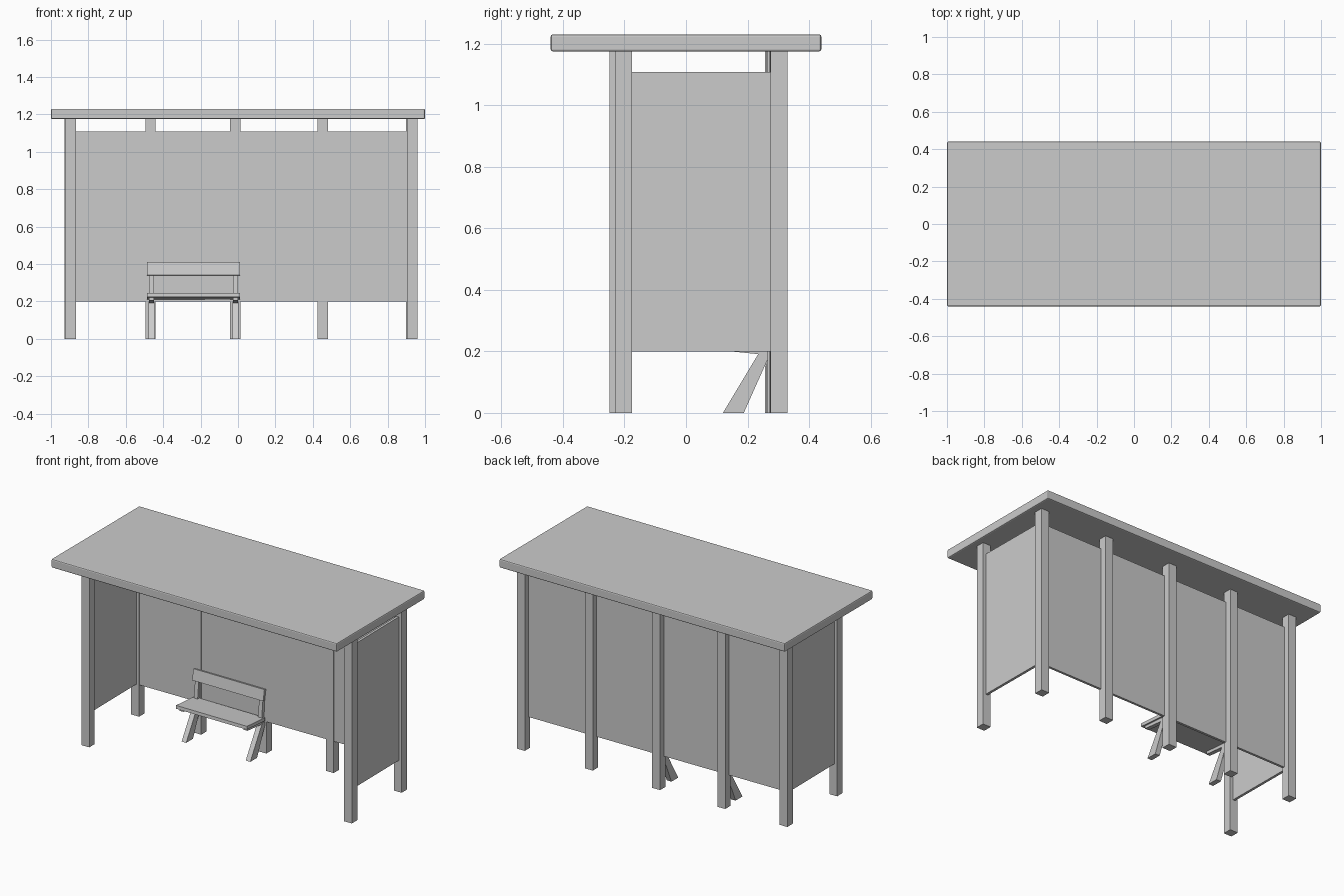
import bpy, bmesh, math
from mathutils import Matrix, Vector

if "Cube" in bpy.data.objects:
    bpy.data.objects.remove(bpy.data.objects["Cube"])

YAW = Matrix.Rotation(math.radians(0.55), 4, 'Z')   # shelter frame sits slightly skewed under the roof


def add_object(name, bm):
    bmesh.ops.recalc_face_normals(bm, faces=bm.faces)
    me = bpy.data.meshes.new(name)
    bm.to_mesh(me)
    bm.free()
    ob = bpy.data.objects.new(name, me)
    bpy.context.collection.objects.link(ob)
    return ob


def box(name, x, y, z, matrix=None):
    """Box from (min, max) ranges, optionally transformed."""
    bm = bmesh.new()
    bmesh.ops.create_cube(bm, size=1)
    size = [b - a for a, b in (x, y, z)]
    mid = [(a + b) / 2 for a, b in (x, y, z)]
    bmesh.ops.scale(bm, vec=size, verts=bm.verts)
    bmesh.ops.translate(bm, vec=mid, verts=bm.verts)
    if matrix:
        bmesh.ops.transform(bm, matrix=matrix, verts=bm.verts)
    return add_object(name, bm)


def extrude_x(name, profile, x0, x1):
    """Extrude a (y, z) profile along x."""
    bm = bmesh.new()
    face = bm.faces.new([bm.verts.new((x0, y, z)) for y, z in profile])
    out = bmesh.ops.extrude_face_region(bm, geom=[face])
    verts = [v for v in out['geom'] if isinstance(v, bmesh.types.BMVert)]
    bmesh.ops.translate(bm, vec=(x1 - x0, 0, 0), verts=verts)
    return add_object(name, bm)


# Roof slab with softened edges
roof = box("roof", (-1, 1), (-0.44, 0.44), (1.175, 1.23))
bev = roof.modifiers.new("soft_edges", 'BEVEL')
bev.width = 0.007
bev.segments = 2

# Posts: five along the back, two at the front corners
W = 0.0275
XS = [-0.897, -0.465, -0.012, 0.456, 0.929]
for i, x in enumerate(XS):
    box(f"back_post_{i + 1}", (x - W, x + W), (0.265, 0.32), (0, 1.175), YAW)
for side, x in (("left", XS[0]), ("right", XS[-1])):
    box(f"front_post_{side}", (x - W, x + W), (-0.24, -0.185), (0, 1.175), YAW)
    # Side panel between front and back posts
    box(f"side_panel_{side}", (x - 0.008, x + 0.008), (-0.2, 0.28), (0.2, 1.108), YAW)

# Back wall, nearly flush with the inner faces of the posts
box("back_wall", (XS[0], XS[-1]), (0.267, 0.282), (0.2, 1.108), YAW)

# Bench side frames: slanted leg, seat arm and back upright
LEG = [(0.12, 0), (0.188, 0), (0.277, 0.2), (0.24, 0.2)]
ARM = [(0.095, 0.205), (0.265, 0.188), (0.265, 0.21), (0.095, 0.226)]
UPRIGHT = [(0.235, 0.195), (0.26, 0.195), (0.272, 0.395), (0.256, 0.395)]
for side, x in (("left", -0.463), ("right", -0.014)):
    extrude_x(f"bench_leg_{side}", LEG, x - 0.016, x + 0.016)
    extrude_x(f"bench_arm_{side}", ARM, x - 0.013, x + 0.013)
    extrude_x(f"bench_upright_{side}", UPRIGHT, x - 0.013, x + 0.013)

# Bench seat and backrest boards
extrude_x("bench_seat", [(0.073, 0.224), (0.255, 0.21), (0.257, 0.23), (0.075, 0.244)], -0.487, 0.01)
extrude_x("bench_backrest", [(0.237, 0.341), (0.253, 0.339), (0.265, 0.407), (0.249, 0.41)], -0.487, 0.01)
